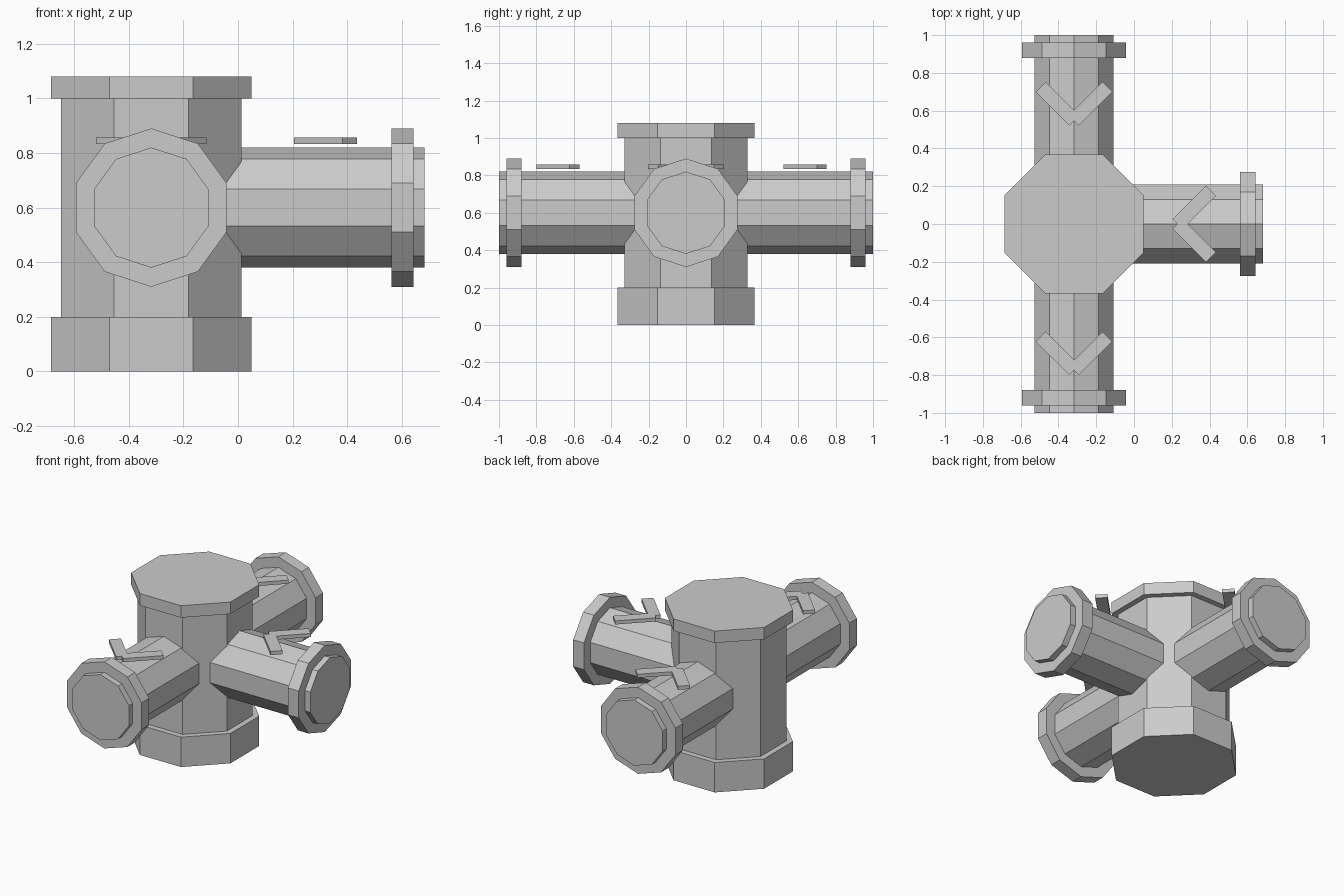
import bpy, bmesh
from math import pi, cos, sin

if "Cube" in bpy.data.objects:
    bpy.data.objects.remove(bpy.data.objects["Cube"])

CX = -0.3175          # centre of the upright body
PIPE_Z = 0.6          # height of the pipe axes


def finish(name, bm, loc, rot=(0, 0, 0)):
    bmesh.ops.recalc_face_normals(bm, faces=bm.faces)
    me = bpy.data.meshes.new(name)
    bm.to_mesh(me)
    bm.free()
    ob = bpy.data.objects.new(name, me)
    ob.location, ob.rotation_euler = loc, rot
    bpy.context.collection.objects.link(ob)
    return ob


def lathe(name, profile, sides, start, loc, rot=(0, 0, 0)):
    """Faceted solid of revolution around local z from (radius, height) points."""
    bm = bmesh.new()
    rings = []
    for r, h in profile:
        angles = [start + 2 * pi * i / sides for i in range(sides)]
        rings.append([bm.verts.new((r * cos(a), r * sin(a), h)) for a in angles])
    for a, b in zip(rings, rings[1:]):
        for i in range(sides):
            j = (i + 1) % sides
            bm.faces.new((a[i], a[j], b[j], b[i]))
    bm.faces.new(rings[0][::-1])
    bm.faces.new(rings[-1])
    return finish(name, bm, loc, rot)


def chevron(name, loc, yaw):
    """Flat arrow of two crossed bars, tip towards local -y."""
    half = [(0.025, -0.115), (0.2025, 0.0625), (0.15, 0.115)]
    outline = [(0, -0.09)] + half + [(0, -0.035)] + [(-x, y) for x, y in half[::-1]]
    bm = bmesh.new()
    face = bm.faces.new([bm.verts.new((x, y, 0)) for x, y in outline])
    out = bmesh.ops.extrude_face_region(bm, geom=[face])
    top = [v for v in out["geom"] if isinstance(v, bmesh.types.BMVert)]
    bmesh.ops.translate(bm, verts=top, vec=(0, 0, 0.024))
    return finish(name, bm, loc, (0, 0, yaw))


# Octagonal body with base and cap, flats facing the axes
k = 1 / cos(pi / 8)
R, r = 0.3675 * k, 0.33 * k
lathe("valve_body", [(R, 0), (R, 0.2), (r, 0.2), (r, 1.0), (R, 1.0), (R, 1.08)],
      8, pi / 8, (CX, 0, 0))

# Three ten-sided pipes with flanges, a ridge on top
pipe = [(0.22, 0.1), (0.22, 0.88), (0.29, 0.88), (0.29, 0.96), (0.22, 0.96), (0.22, 1.0)]
for name, yaw in (("right_pipe", 0), ("back_pipe", pi / 2), ("front_pipe", -pi / 2)):
    lathe(name, pipe, 10, 0, (CX, 0, PIPE_Z), (0, pi / 2, yaw))

# Flow arrows floating just above the pipes
chevron("back_flow_arrow", (CX, 0.6375, 0.833), 0)
chevron("front_flow_arrow", (CX, -0.685, 0.833), 0)
chevron("right_flow_arrow", (CX + 0.6375, 0, 0.833), -pi / 2)
